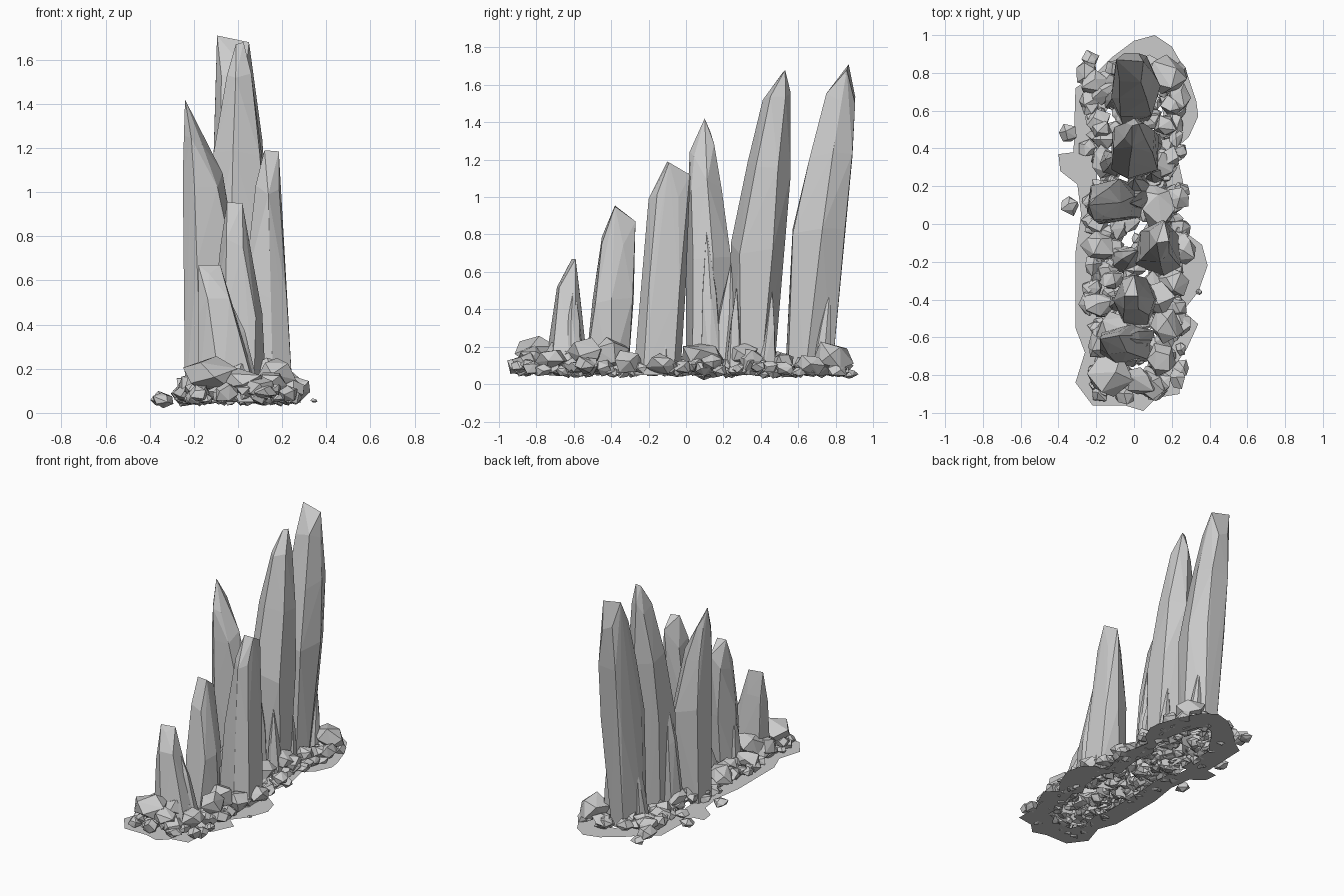
import bpy, bmesh, math, random
from mathutils import Vector, Euler

random.seed(11)


def finish(bm, name):
    bmesh.ops.recalc_face_normals(bm, faces=bm.faces[:])
    me = bpy.data.meshes.new(name)
    bm.to_mesh(me)
    bm.free()
    ob = bpy.data.objects.new(name, me)
    bpy.context.collection.objects.link(ob)
    return ob


def hull(bm, points):
    vs = [bm.verts.new(p) for p in points]
    r = bmesh.ops.convex_hull(bm, input=vs)
    bmesh.ops.delete(bm, geom=[v for v in set(r['geom_interior'] + r['geom_unused'])
                               if isinstance(v, bmesh.types.BMVert) and v.is_valid], context='VERTS')


def soft(v):
    return math.copysign(abs(v) ** 0.8, v)


def spike(name, rings, tips, turn):
    """Faceted crystal: irregular hexagon rings (z, y0, y1, x0, x1) closed by tip points, open below."""
    pts = [Vector(t) for t in tips]
    for z, y0, y1, x0, x1 in rings:
        ang = [math.radians(60 * k + turn) + random.uniform(-0.2, 0.2) for k in range(6)]
        us = [soft(math.cos(a)) for a in ang]
        vs = [soft(math.sin(a)) for a in ang]
        for u, v in zip(us, vs):   # stretch each hexagon to fill its box
            pts.append(Vector((x0 + (x1 - x0) * (u - min(us)) / (max(us) - min(us)),
                               y0 + (y1 - y0) * (v - min(vs)) / (max(vs) - min(vs)),
                               z + (random.uniform(-0.04, 0.04) if z > 0.1 else 0))))
    bm = bmesh.new()
    hull(bm, pts)
    bmesh.ops.recalc_face_normals(bm, faces=bm.faces[:])
    bmesh.ops.delete(bm, geom=[f for f in bm.faces if f.normal.z < -0.9], context='FACES')
    finish(bm, name)


# tall crystals, front to back
spike("spike_1", [(0.05, -0.76, -0.52, -0.18, 0.11), (0.48, -0.69, -0.57, -0.18, -0.02)],
      [(-0.18, -0.61, 0.67), (-0.08, -0.59, 0.67), (-0.13, -0.63, 0.63)], 20)
spike("spike_2", [(0.05, -0.54, -0.31, -0.11, 0.13), (0.45, -0.50, -0.28, -0.11, 0.11),
                  (0.76, -0.45, -0.28, -0.08, 0.05)],
      [(-0.05, -0.38, 0.955), (0.02, -0.38, 0.95), (0.0, -0.27, 0.87)], 5)
spike("spike_3", [(0.05, -0.28, -0.03, 0.0, 0.25), (0.55, -0.24, 0.0, 0.03, 0.22),
                  (1.02, -0.20, 0.02, 0.08, 0.19)],
      [(0.12, -0.10, 1.19), (0.185, -0.09, 1.185), (0.16, 0.02, 1.12)], 30)
spike("spike_4", [(0.05, 0.0, 0.22, -0.24, 0.06), (0.70, 0.0, 0.24, -0.245, 0.0),
                  (1.05, 0.01, 0.19, -0.25, -0.07), (1.25, 0.02, 0.15, -0.245, -0.16)],
      [(-0.24, 0.10, 1.42), (-0.225, 0.13, 1.35)], 15)
spike("spike_5", [(0.05, 0.23, 0.47, -0.10, 0.13), (0.72, 0.24, 0.52, -0.12, 0.13),
                  (1.15, 0.33, 0.56, -0.11, 0.11), (1.52, 0.41, 0.56, -0.05, 0.06)],
      [(-0.01, 0.52, 1.67), (0.025, 0.53, 1.68)], 30)
spike("spike_6", [(0.05, 0.53, 0.78, -0.12, 0.11), (0.80, 0.57, 0.85, -0.12, 0.14),
                  (1.20, 0.66, 0.89, -0.11, 0.11), (1.52, 0.75, 0.905, -0.10, 0.07)],
      [(-0.095, 0.87, 1.71), (0.05, 0.86, 1.68)], 0)

# small side shards leaning on the crystals: base x, y, tip x, y, z, width
shards = [(0.03, 0.14, -0.02, 0.11, 0.82, 0.06), (0.11, 0.26, 0.09, 0.27, 0.52, 0.05),
          (0.11, 0.43, 0.09, 0.46, 0.52, 0.05), (0.20, -0.13, 0.18, -0.11, 0.58, 0.05),
          (0.05, -0.60, -0.06, -0.60, 0.56, 0.06), (0.09, 0.72, 0.08, 0.77, 0.52, 0.05),
          (-0.06, -0.19, 0.02, -0.14, 0.45, 0.07), (-0.12, 0.32, -0.10, 0.36, 0.85, 0.07),
          (-0.09, -0.42, -0.08, -0.40, 0.48, 0.05), (-0.11, 0.65, -0.09, 0.70, 0.55, 0.05),
          (0.02, 0.20, 0.0, 0.24, 0.65, 0.07)]
for i, (bx, by, tx, ty, tz, w) in enumerate(shards):
    my, mx, h = (by + ty) / 2, (bx + tx) / 2, w * 0.6
    spike(f"shard_{i + 1}", [(0.05, by - w, by + w, bx - w, bx + w),
                             (tz * 0.6, my - h, my + h, mx - h, mx + h)], [(tx, ty, tz)], 25 * i)


def rock(bm, x, y, z, r):
    """Angular stone: hull of a few scattered points."""
    pts = []
    s = [random.uniform(0.9, 1.35), random.uniform(0.9, 1.35), random.uniform(0.75, 0.95)]
    m = Euler([random.uniform(0, 6.28) for _ in range(3)]).to_matrix()
    for k in range(11):   # spiral points on a sphere
        h = 1 - 2 * (k + 0.5) / 11
        q = math.sqrt(1 - h * h)
        p = m @ Vector((q * math.cos(2.4 * k), q * math.sin(2.4 * k), h)) * r * random.uniform(0.75, 1.15)
        pts.append((x + p.x * s[0], y + p.y * s[1], max(z + p.z * s[2], 0.01)))
    tmp = bmesh.new()
    hull(tmp, pts)
    me = bpy.data.meshes.new("tmp")
    tmp.to_mesh(me)
    tmp.free()
    bm.from_mesh(me)
    bpy.data.meshes.remove(me)


# big boulders
big = [(0.18, 0.78, 0.14, 0.095), (0.24, 0.66, 0.10, 0.07), (-0.16, 0.70, 0.12, 0.07),
       (0.02, -0.83, 0.14, 0.085), (-0.13, -0.80, 0.17, 0.095), (0.10, -0.86, 0.11, 0.07),
       (0.14, -0.72, 0.14, 0.08), (-0.17, -0.63, 0.13, 0.08), (0.17, -0.54, 0.17, 0.10),
       (0.12, -0.40, 0.17, 0.11), (0.21, -0.31, 0.12, 0.08), (0.26, -0.13, 0.11, 0.075),
       (-0.19, -0.43, 0.13, 0.085), (-0.19, -0.12, 0.13, 0.085), (0.12, 0.10, 0.15, 0.10),
       (0.19, 0.34, 0.13, 0.07), (0.13, 0.30, 0.16, 0.075), (-0.16, 0.33, 0.13, 0.075),
       (0.17, 0.52, 0.12, 0.07), (-0.10, -0.56, 0.17, 0.09), (-0.03, -0.68, 0.15, 0.09),
       (-0.17, 0.50, 0.12, 0.07), (0.08, 0.83, 0.10, 0.06), (-0.05, -0.91, 0.09, 0.055)]
bm = bmesh.new()
for b in big:
    rock(bm, *b)
finish(bm, "boulders")

# loose outlying stones
bm = bmesh.new()
for s in [(-0.23, 0.87, 0.055, 0.04), (-0.35, 0.48, 0.06, 0.047), (-0.34, 0.10, 0.06, 0.047),
          (0.345, -0.36, 0.055, 0.014), (-0.20, -0.85, 0.07, 0.04)]:
    rock(bm, *s)
finish(bm, "loose_stones")

# rubble packed along both sides and under the crystals
bm = bmesh.new()
for i in range(210):
    y = -0.90 + 1.74 * (i + random.random()) / 210
    side = (-1, 1, 0)[i % 3]
    x = side * random.uniform(0.10, 0.25) if side else random.uniform(-0.12, 0.12)
    if abs(y) > 0.82:
        x *= 0.75
    r = random.uniform(0.03, 0.062)
    rock(bm, x, y, random.uniform(0.025, 0.06) + r, r)
finish(bm, "rubble")

# thin ragged ground sheet, open under the rubble
outline = [(0.05, -0.99), (0.12, -0.92), (0.24, -0.90), (0.24, -0.80), (0.21, -0.76), (0.28, -0.66),
           (0.34, -0.53), (0.26, -0.46), (0.34, -0.36), (0.39, -0.22), (0.36, -0.11), (0.28, -0.05),
           (0.20, -0.03), (0.24, 0.10), (0.26, 0.22), (0.22, 0.40), (0.29, 0.46), (0.34, 0.57),
           (0.33, 0.65), (0.28, 0.80), (0.20, 0.94), (0.11, 1.0), (0.0, 0.97), (-0.12, 0.88),
           (-0.22, 0.78), (-0.31, 0.72), (-0.32, 0.38), (-0.40, 0.37), (-0.39, 0.28), (-0.30, 0.21),
           (-0.28, 0.05), (-0.31, -0.15), (-0.31, -0.55), (-0.26, -0.68), (-0.31, -0.84), (-0.22, -0.96),
           (-0.05, -0.96)]
bm = bmesh.new()
outer = [bm.verts.new((x, y, 0.05)) for x, y in outline]
inner = [bm.verts.new((x * 0.5, y * 0.82, 0.05)) for x, y in outline]
for i in range(len(outer)):
    j = (i + 1) % len(outer)
    bm.faces.new((outer[i], outer[j], inner[j], inner[i]))
finish(bm, "ground_sheet")
